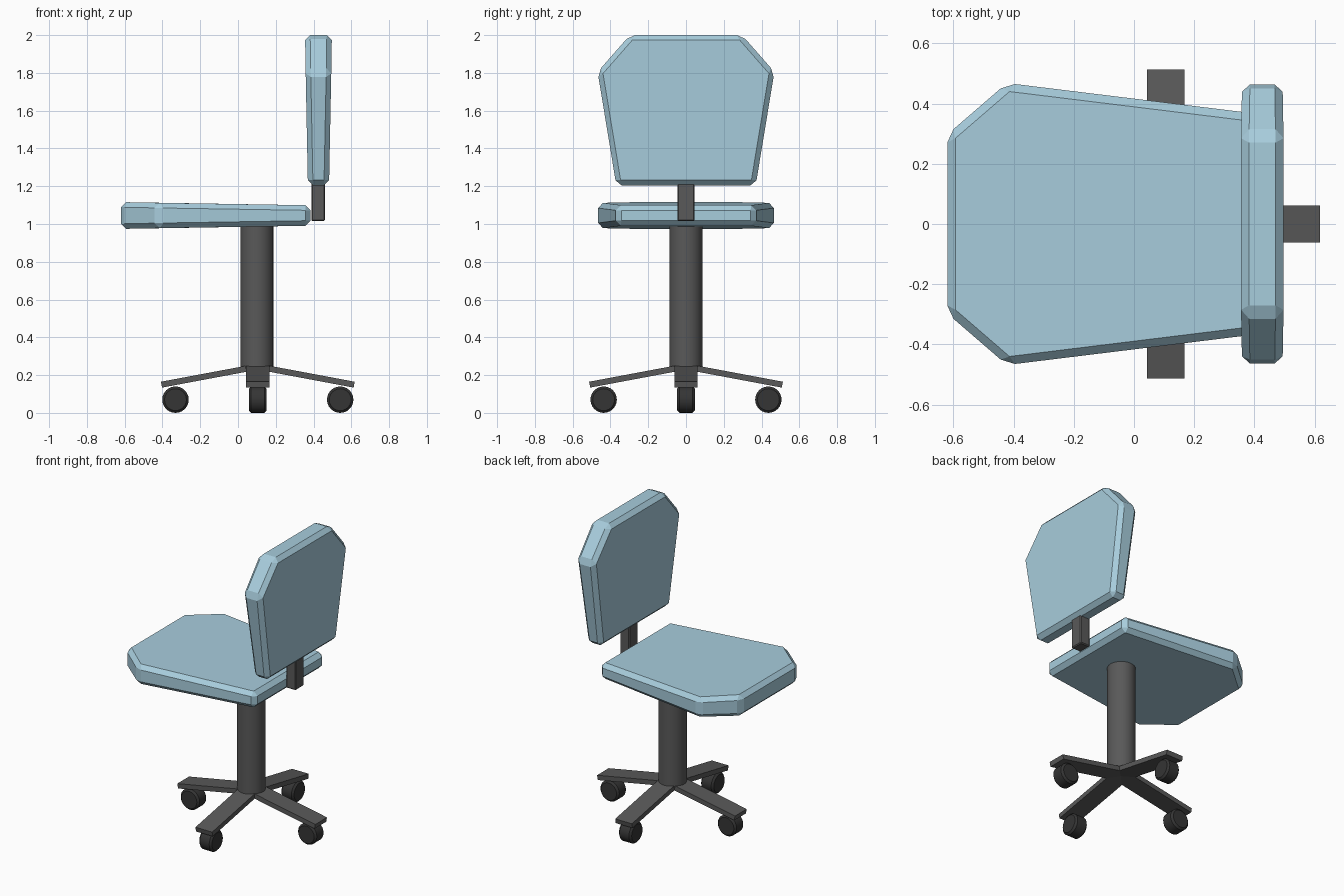
import bpy, bmesh, math
from mathutils import Matrix, Vector

if "Cube" in bpy.data.objects:
    bpy.data.objects.remove(bpy.data.objects["Cube"])

def material(name, rgb):
    m = bpy.data.materials.new(name)
    m.diffuse_color = (*rgb, 1)
    m.use_nodes = True
    m.node_tree.nodes["Principled BSDF"].inputs["Base Color"].default_value = m.diffuse_color
    return m

BLUE = material("light blue fabric", (0.39, 0.61, 0.72))
GREY = material("dark grey metal", (0.10, 0.10, 0.10))
BLACK = material("black rubber", (0.035, 0.035, 0.035))
CX = 0.105  # column axis

def finish(bm, name, mat, bevel=0, edges=None, smooth=False):
    bmesh.ops.recalc_face_normals(bm, faces=bm.faces[:])
    if bevel:
        bmesh.ops.bevel(bm, geom=edges or bm.edges[:], offset=bevel, segments=1,
                        profile=0.5, affect='EDGES')
    me = bpy.data.meshes.new(name)
    bm.to_mesh(me)
    bm.free()
    me.materials.append(mat)
    ob = bpy.data.objects.new(name, me)
    bpy.context.collection.objects.link(ob)
    if smooth:
        bpy.ops.object.select_all(action='DESELECT')
        bpy.context.view_layer.objects.active = ob
        ob.select_set(True)
        bpy.ops.object.shade_smooth_by_angle(angle=math.radians(35))
    return ob

def prism(loop_a, loop_b):
    """Closed solid between two matching outlines."""
    bm = bmesh.new()
    a = [bm.verts.new(p) for p in loop_a]
    b = [bm.verts.new(p) for p in loop_b]
    bm.faces.new(a[::-1])
    bm.faces.new(b)
    n = len(a)
    for i in range(n):
        bm.faces.new((a[i], a[(i + 1) % n], b[(i + 1) % n], b[i]))
    return bm

def cushion(name, half, place):
    """Mirrored outline of (length, half width, half thickness), chamfered."""
    outline = half + [(l, -w, t) for l, w, t in reversed(half)]
    bm = prism([place(l, w, -t) for l, w, t in outline],
               [place(l, w, t) for l, w, t in outline])
    finish(bm, name, BLUE, 0.027)

# Seat and backrest cushions
cushion("seat", [(-0.62, 0.297, 0.071), (-0.422, 0.468, 0.067), (0.385, 0.369, 0.054)],
        lambda l, w, t: (l, w, 1.045 + t))
cushion("backrest", [(2.0, 0.297, 0.071), (1.805, 0.468, 0.068), (1.205, 0.369, 0.056)],
        lambda l, w, t: (0.426 + t, w, l))

# Backrest bracket
bm = bmesh.new()
bmesh.ops.create_cube(bm, size=1, matrix=Matrix.Translation((0.424, 0, 1.125))
                      @ Matrix.Diagonal((0.072, 0.09, 0.22, 1)))
finish(bm, "backrest_bracket", GREY, 0.006)

# Column
bm = bmesh.new()
bmesh.ops.create_cone(bm, cap_ends=True, segments=32, radius1=0.087, radius2=0.087,
                      depth=0.755, matrix=Matrix.Translation((0.1, 0, 0.6125)))
finish(bm, "column", GREY, smooth=True)

# Four sloping legs with a castor under each
for i in range(4):
    turn = Matrix.Translation((CX, 0, 0)) @ Matrix.Rotation(i * math.pi / 2, 4, 'Z')
    profile = [(0, 0.261), (0.513, 0.165), (0.507, 0.134), (0, 0.229)]
    bm = prism([turn @ Vector((x, -0.062, z)) for x, z in profile],
               [turn @ Vector((x, 0.062, z)) for x, z in profile])
    finish(bm, f"base_leg_{i + 1}", GREY)

    bm = bmesh.new()
    bmesh.ops.create_cone(bm, cap_ends=True, segments=24, radius1=0.07, radius2=0.07, depth=0.094,
                          matrix=turn @ Matrix.Translation((0.436, 0, 0.07))
                          @ Matrix.Rotation(math.pi / 2, 4, 'X'))
    rims = [e for e in bm.edges if any(len(f.verts) > 4 for f in e.link_faces)]
    finish(bm, f"castor_{i + 1}", BLACK, 0.012, rims, smooth=True)
